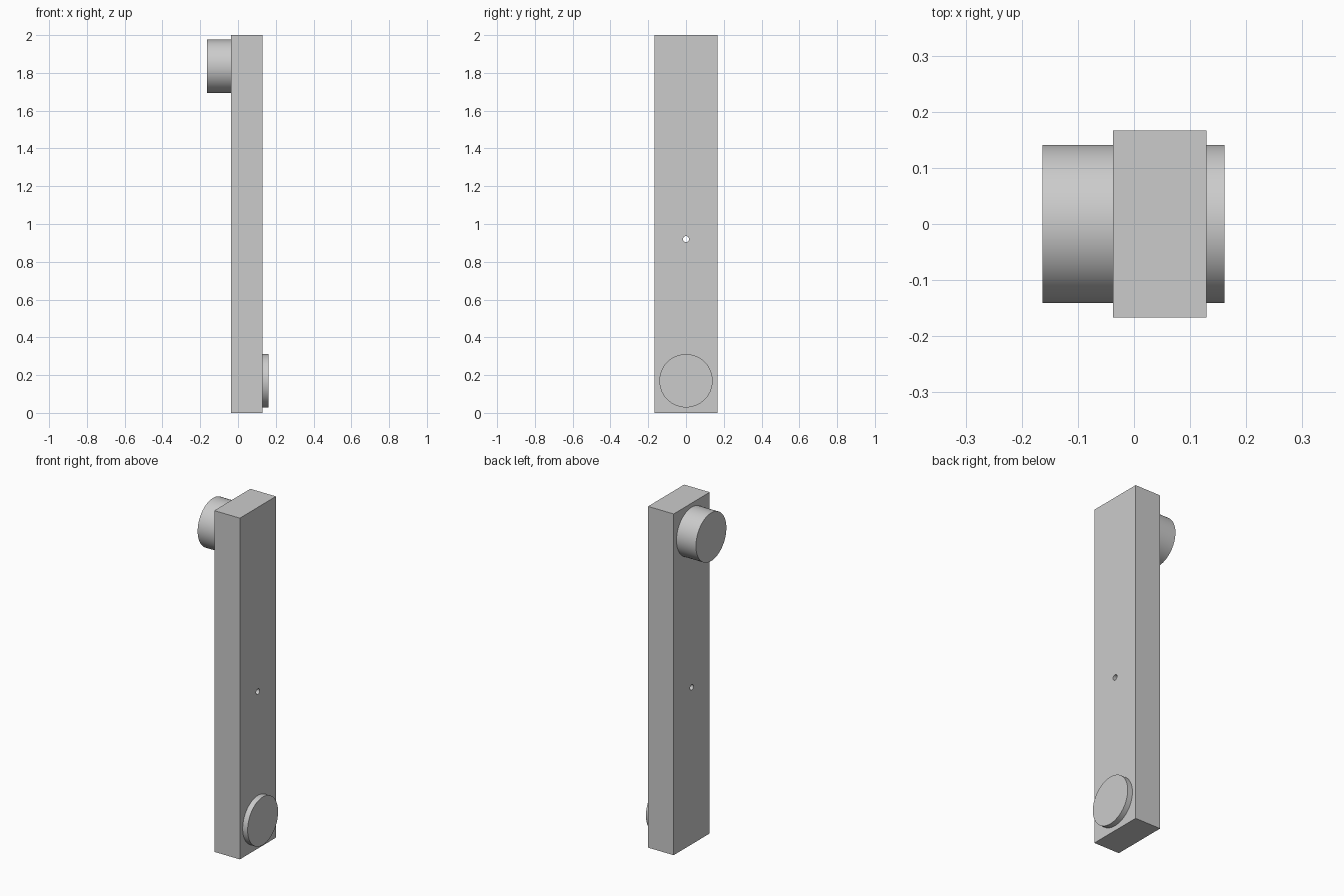
import bpy
import math

cube = bpy.data.objects.get("Cube")
if cube:
    bpy.data.objects.remove(cube, do_unlink=True)

# Single grey material
GREY = (0.6, 0.6, 0.6, 1.0)
grey = bpy.data.materials.new("plain grey")
grey.use_nodes = True
grey.diffuse_color = GREY
grey.node_tree.nodes["Principled BSDF"].inputs["Base Color"].default_value = GREY

X_MIN, X_MAX = -0.037, 0.129
HALF_Y = 0.167


def x_cylinder(name, x0, x1, z, radius, sides):
    """Cylinder lying along x, from x0 to x1."""
    bpy.ops.mesh.primitive_cylinder_add(
        vertices=sides, radius=radius, depth=x1 - x0,
        location=((x0 + x1) / 2, 0, z), rotation=(0, math.pi / 2, 0))
    obj = bpy.context.object
    obj.name = name
    obj.data.materials.append(grey)
    bpy.ops.object.shade_smooth_by_angle(angle=math.radians(30))
    return obj


# Round bosses on opposite sides of the bar
x_cylinder("upper_peg", -0.163, X_MIN, 1.835, 0.141, 96)
x_cylinder("lower_disc", X_MAX, 0.161, 0.17, 0.141, 96)

# Small through-hole cutter
cutter = x_cylinder("hole_cutter", X_MIN - 0.1, X_MAX + 0.1, 0.92, 0.016, 32)
cutter.hide_render = True

# Long bar
bpy.ops.mesh.primitive_cube_add(size=1, location=((X_MIN + X_MAX) / 2, 0, 1))
bar = bpy.context.object
bar.name = "arm_bar"
bar.scale = (X_MAX - X_MIN, 2 * HALF_Y, 2)
bpy.ops.object.transform_apply(location=False, rotation=False, scale=True)
bar.data.materials.append(grey)

# Drill the hole, then discard the cutter
drill = bar.modifiers.new("drill", "BOOLEAN")
drill.operation = "DIFFERENCE"
drill.solver = "EXACT"
drill.object = cutter
bpy.ops.object.modifier_apply(modifier=drill.name)
bpy.data.objects.remove(cutter, do_unlink=True)
bpy.ops.object.shade_smooth_by_angle(angle=math.radians(30))
